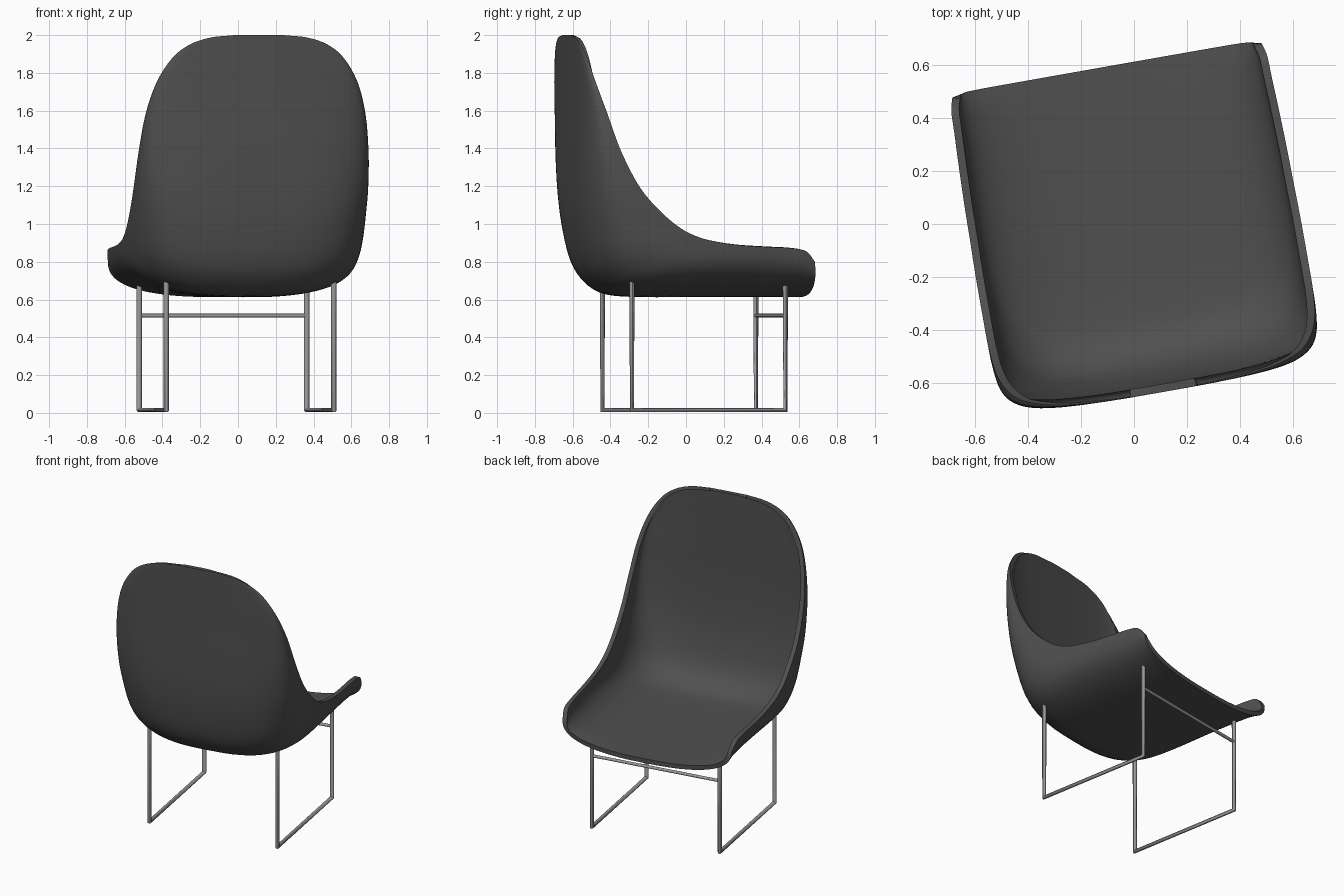
import bpy, math
from mathutils import Vector

if "Cube" in bpy.data.objects:
    bpy.data.objects.remove(bpy.data.objects["Cube"])

TURN = math.radians(10)   # whole chair is turned about z


def material(name, rgb):
    m = bpy.data.materials.new(name)
    m.diffuse_color = (*rgb, 1)
    m.use_nodes = True
    m.node_tree.nodes["Principled BSDF"].inputs["Base Color"].default_value = m.diffuse_color
    return m


dark = material("dark grey shell", (0.08, 0.08, 0.08))
steel = material("steel grey", (0.33, 0.33, 0.33))


def finish(ob, angle):
    bpy.ops.object.select_all(action='DESELECT')
    ob.select_set(True)
    bpy.context.view_layer.objects.active = ob
    bpy.ops.object.shade_smooth_by_angle(angle=math.radians(angle))


def add_mesh(name, verts, faces, mat):
    me = bpy.data.meshes.new(name)
    me.from_pydata(verts, [], faces)
    me.materials.append(mat)
    ob = bpy.data.objects.new(name, me)
    ob.rotation_euler.z = TURN
    bpy.context.collection.objects.link(ob)
    return ob


# Shell stations from top of back to front lip:
# centre depth, centre height, rim depth, rim height, half width, squareness
stations = [
    (-.645, 2.00, -.643, 2.00, .13, 2.6), (-.645, 1.987, -.64, 1.987, .26, 2.6),
    (-.645, 1.95, -.63, 1.95, .37, 2.7), (-.645, 1.88, -.612, 1.88, .46, 2.8),
    (-.645, 1.75, -.58, 1.75, .54, 3.0), (-.645, 1.58, -.525, 1.58, .59, 3.2),
    (-.645, 1.38, -.455, 1.38, .615, 3.4), (-.64, 1.18, -.355, 1.19, .624, 3.5),
    (-.625, 1.00, -.24, 1.06, .625, 3.4), (-.59, .82, -.135, .975, .625, 3.2),
    (-.535, .71, -.04, .93, .624, 3.0), (-.44, .635, .05, .907, .622, 2.8),
    (-.29, .614, .18, .888, .62, 2.6), (0, .613, .34, .878, .615, 2.5),
    (.28, .613, .46, .872, .61, 2.5), (.50, .613, .54, .855, .607, 2.5),
    (.605, .613, .588, .80, .595, 2.5)]


def spline(pts, steps):
    """Smooth curve through the stations."""
    p = [Vector(q) for q in pts]
    p = [2 * p[0] - p[1]] + p + [2 * p[-1] - p[-2]]
    out = []
    for i in range(1, len(p) - 2):
        a, b, c, d = p[i - 1:i + 3]
        for k in range(steps):
            t = k / steps
            out.append(.5 * (2 * b + (c - a) * t + (2 * a - 5 * b + 4 * c - d) * t * t
                             + (3 * b - a - 3 * c + d) * t ** 3))
    return out + [p[-2]]


# Seat shell: each row is a rounded U from rim to rim
COLS = 40
verts, faces = [], []
rows = spline(stations, 4)
for cv, cz, rv, rz, w, sq in rows:
    for j in range(COLS + 1):
        s = 2 * j / COLS - 1
        th = abs(s) * math.pi / 2
        u = math.copysign(w * math.sin(th) ** (2 / sq), s)
        f = 1 - max(math.cos(th), 0) ** (2 / sq)
        if abs(s) == 1:
            f = 1
        verts.append((u, cv + (rv - cv) * f, cz + (rz - cz) * f))
n = COLS + 1
for i in range(len(rows) - 1):
    for j in range(COLS):
        a = i * n + j
        faces.append((a, a + n, a + n + 1, a + 1))
shell = add_mesh("seat_shell", verts, faces, dark)
mod = shell.modifiers.new("thickness", 'SOLIDIFY')
mod.thickness = .03
mod.offset = -1
bpy.context.view_layer.objects.active = shell
bpy.ops.object.modifier_apply(modifier=mod.name)
finish(shell, 40)


# Tubes with mitred corners
def tube(name, pts, r):
    cu = bpy.data.curves.new(name, 'CURVE')
    cu.dimensions = '3D'
    cu.bevel_depth = r
    cu.bevel_resolution = 2
    cu.use_fill_caps = True
    sp = cu.splines.new('POLY')
    sp.points.add(len(pts) - 1)
    for q, p in zip(sp.points, pts):
        q.co = (*p, 1)
        q.radius = 1
    cu.materials.append(steel)
    ob = bpy.data.objects.new(name, cu)
    ob.rotation_euler.z = TURN
    bpy.context.collection.objects.link(ob)
    bpy.ops.object.select_all(action='DESELECT')
    ob.select_set(True)
    bpy.context.view_layer.objects.active = ob
    bpy.ops.object.convert(target='MESH')
    finish(bpy.context.view_layer.objects.active, 50)


# Sled leg frames and front crossbar
B, F, R = -.37, .455, .0145
for side, x in (("left", -.45), ("right", .45)):
    tube("leg_frame_" + side, [(x, B, .71), (x, B, R), (x, F, R), (x, F, .685)], R)
tube("front_crossbar", [(-.45, F, .515), (.45, F, .515)], .0105)
